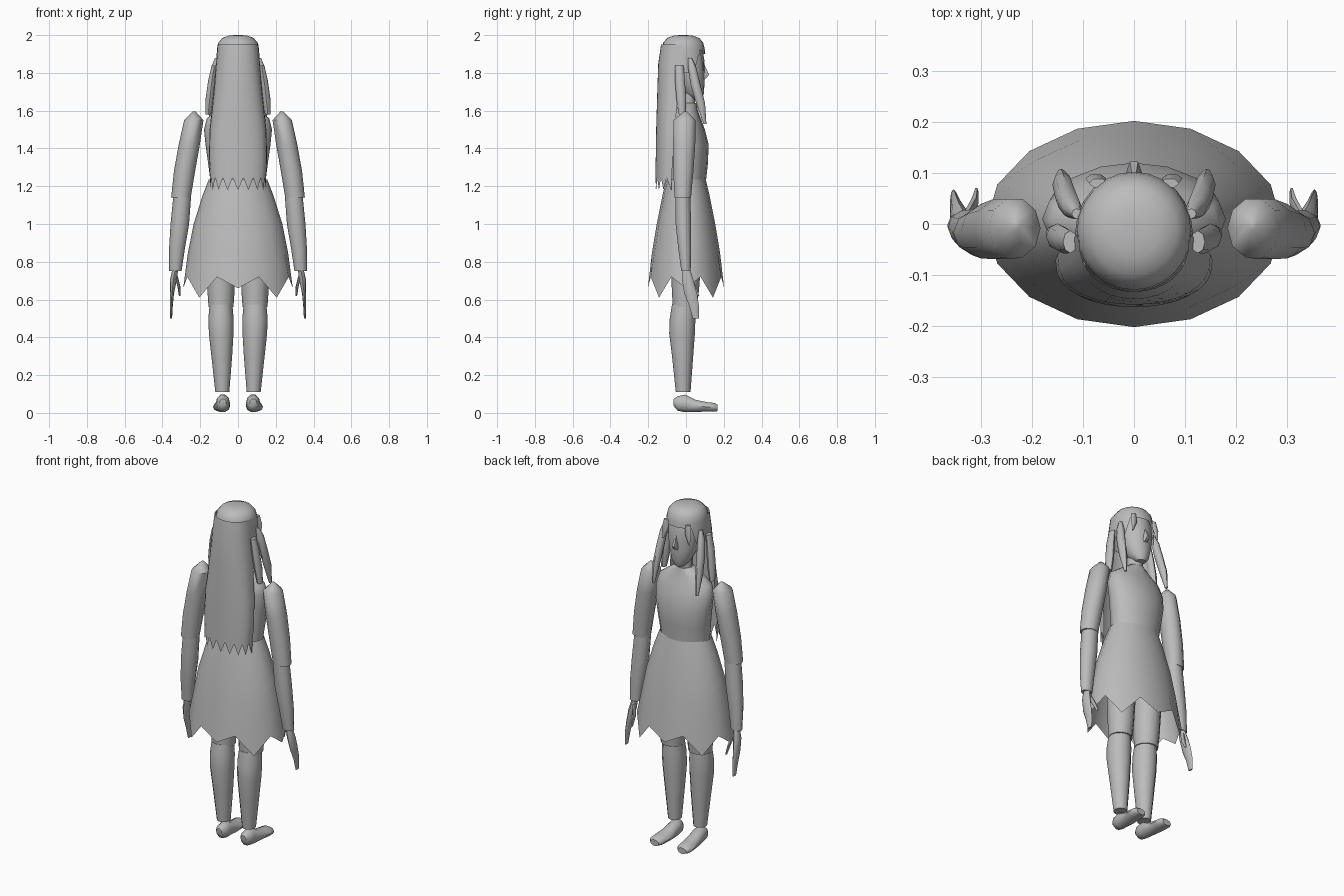
import bpy, bmesh, math

grey = bpy.data.materials.new("plain grey")
grey.diffuse_color = (0.5, 0.5, 0.5, 1)


def finish(bm, name, angle=50):
    bmesh.ops.recalc_face_normals(bm, faces=bm.faces)
    me = bpy.data.meshes.new(name)
    bm.to_mesh(me)
    bm.free()
    me.materials.append(grey)
    ob = bpy.data.objects.new(name, me)
    bpy.context.collection.objects.link(ob)
    bpy.context.view_layer.objects.active = ob
    ob.select_set(True)
    bpy.ops.object.shade_smooth_by_angle(angle=math.radians(angle))
    ob.select_set(False)
    return ob


def skin(bm, rings, closed=True):
    for a, b in zip(rings, rings[1:]):
        n = len(a)
        for i in range(n if closed else n - 1):
            j = (i + 1) % n
            bm.faces.new((a[i], a[j], b[j], b[i]))


def loft(name, sections, n=10, side=1, along_y=False, caps=True):
    """Sections are (position, centre x, centre other axis, radius x, radius other)."""
    bm = bmesh.new()
    rings = []
    for p, cx, cy, rx, ry in sections:
        ring = []
        for i in range(n):
            a = 2 * math.pi * i / n
            x, o = side * (cx + rx * math.cos(a)), cy + ry * math.sin(a)
            ring.append(bm.verts.new((x, p, o) if along_y else (x, o, p)))
        rings.append(ring)
    skin(bm, rings)
    if caps:
        bm.faces.new(rings[0])
        bm.faces.new(rings[-1])
    return finish(bm, name)


# Skirt with a jagged hem
bm = bmesh.new()
rings = []
for z, rx, ry in [(1.235, .155, .105), (1.15, .188, .125), (1.0, .235, .155),
                  (.85, .265, .18), (.66, .29, .202)]:
    ring = []
    for i in range(16):
        a = math.tau * i / 16
        h = z
        if z < .7:
            h = .72 if i % 2 else (.61 if i % 4 == 2 else .66)
        ring.append(bm.verts.new((rx * math.cos(a), ry * math.sin(a), h)))
    rings.append(ring)
skin(bm, rings)
finish(bm, "skirt")

# Torso, neck and head
loft("torso", [(1.0, 0, 0, .15, .10), (1.22, 0, .005, .145, .10), (1.32, 0, .013, .158, .103),
               (1.42, 0, .018, .172, .102), (1.5, 0, .01, .18, .09), (1.56, 0, .003, .165, .075),
               (1.6, 0, .003, .11, .06), (1.64, 0, .01, .05, .045)], 16)
loft("neck", [(1.6, 0, .01, .045, .04), (1.75, 0, .01, .045, .04)])
loft("head", [(1.66, 0, .055, .028, .028), (1.69, 0, .04, .055, .055), (1.75, 0, .02, .078, .078),
              (1.82, 0, .01, .092, .09), (1.9, 0, 0, .095, .092), (1.96, 0, 0, .07, .07)], 16)
loft("nose", [(1.765, 0, .09, .018, .012), (1.79, 0, .1, .016, .026),
              (1.83, 0, .09, .01, .016), (1.86, 0, .085, .006, .008)], 6)

# Cap of hair with a raised fringe line over the face
bm = bmesh.new()
rings = []
for k, (z, r) in enumerate([(2.0, .02), (1.997, .05), (1.985, .083), (1.96, .104), (1.925, .112), (1.86, .115)]):
    ring = []
    for i in range(24):
        a = math.tau * i / 24
        h = z
        if k == 5:
            h = 1.9 if math.sin(a) > .5 else 1.8
        ring.append(bm.verts.new((r * math.cos(a), -.015 + r * 1.02 * math.sin(a), h)))
    rings.append(ring)
skin(bm, rings)
bm.faces.new(rings[0])
finish(bm, "hair_cap")

# Long sheet of back hair with a jagged end
bm = bmesh.new()
rings = []
for z, r, cy, ry in [(1.95, .108, -.02, .112), (1.85, .116, -.025, .122), (1.7, .128, -.04, .112),
                     (1.5, .15, -.06, .098), (1.36, .154, -.07, .09), (1.21, .145, -.078, .085)]:
    ring = []
    for i in range(17):
        a = math.pi * (1 + i / 16)
        h = z if z > 1.3 else (1.245 if i % 2 else 1.18)
        s = abs(math.sin(a)) ** .75
        ring.append(bm.verts.new((r * math.cos(a), cy - ry * s, h)))
    rings.append(ring)
skin(bm, rings, closed=False)
finish(bm, "back_hair")

for side, tag in ((-1, "left"), (1, "right")):
    # Loose locks and short fringe strands
    loft(tag + "_front_lock", [(1.88, .112, .02, .01, .01), (1.83, .122, .032, .02, .022),
         (1.74, .132, .05, .022, .026), (1.64, .14, .077, .02, .024), (1.53, .143, .1, .008, .008)], 8, side)
    loft(tag + "_side_lock", [(1.84, .125, -.035, .014, .022), (1.76, .138, -.032, .02, .026),
         (1.66, .15, -.025, .022, .026), (1.58, .158, -.02, .015, .018)], 8, side)
    loft(tag + "_fringe_strand", [(1.92, .07, .08, .018, .01), (1.87, .075, .09, .02, .008),
         (1.81, .085, .092, .004, .004)], 6, side)
    # Arm
    loft(tag + "_upper_arm", [(1.595, .232, -.002, .008, .01), (1.55, .234, -.008, .051, .06),
         (1.42, .258, -.01, .056, .062), (1.28, .283, -.014, .056, .056), (1.14, .302, -.017, .052, .046)], 10, side)
    loft(tag + "_forearm", [(1.15, .295, -.017, .047, .042), (1.0, .308, -.014, .049, .043),
         (.87, .323, -.007, .042, .036), (.75, .332, 0, .033, .026)], 10, side)
    # Hand and thumb
    loft(tag + "_hand", [(.75, .334, .003, .016, .022), (.70, .343, .01, .018, .03), (.63, .35, .025, .011, .034),
         (.57, .353, .042, .008, .026), (.5, .354, .052, .005, .016)], 8, side)
    loft(tag + "_thumb", [(.73, .328, .015, .008, .012), (.67, .313, .04, .008, .014),
         (.62, .309, .064, .004, .008)], 6, side)
    # Leg
    loft(tag + "_thigh", [(1.05, .085, 0, .078, .085), (.8, .09, 0, .078, .08),
         (.65, .09, -.003, .072, .072), (.56, .09, -.006, .066, .064)], 12, side)
    loft(tag + "_shin", [(.575, .09, -.012, .06, .062), (.5, .09, -.018, .067, .068), (.42, .089, -.021, .065, .068),
         (.3, .086, -.018, .055, .056), (.11, .083, -.015, .037, .039)], 12, side)
    # Foot, lofted from heel to toe
    loft(tag + "_foot", [(-.065, .08, .055, .018, .02), (-.045, .08, .05, .033, .04), (-.005, .08, .05, .038, .049),
         (.05, .083, .037, .042, .034), (.11, .088, .032, .045, .026), (.15, .09, .03, .042, .024),
         (.167, .09, .026, .028, .018)], 10, side, True)
